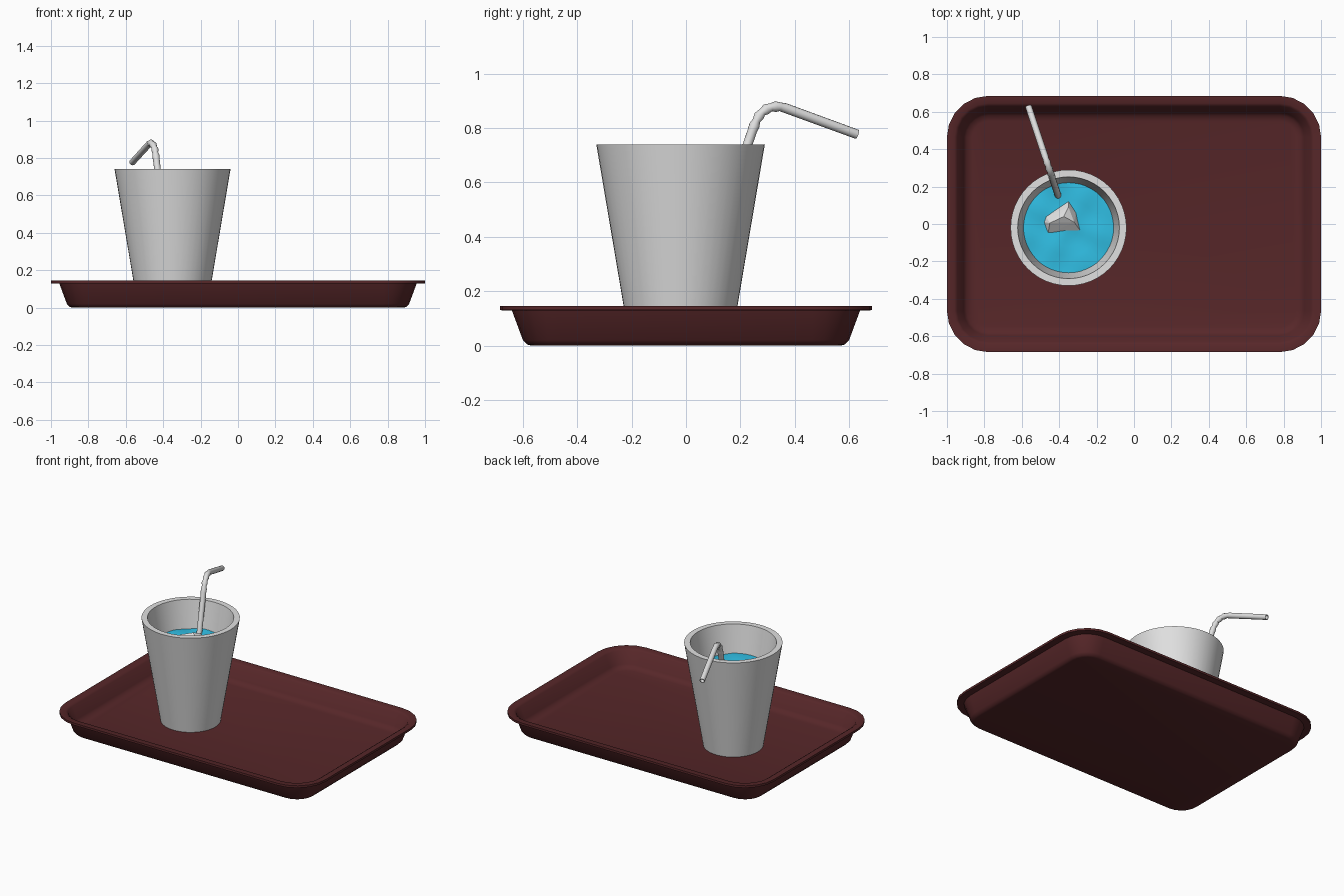
import bpy, bmesh, math
from mathutils import Vector

if "Cube" in bpy.data.objects:
    bpy.data.objects.remove(bpy.data.objects["Cube"])


def material(name, rgb):
    m = bpy.data.materials.new(name)
    m.diffuse_color = (*rgb, 1)
    m.use_nodes = True
    m.node_tree.nodes["Principled BSDF"].inputs["Base Color"].default_value = m.diffuse_color
    return m


MAROON = material("maroon plastic", (0.095, 0.02, 0.022))
WHITE = material("white", (0.75, 0.75, 0.75))
BLUE = material("blue drink", (0.03, 0.52, 0.78))


def finish(name, bm, mat, angle=None):
    bmesh.ops.recalc_face_normals(bm, faces=bm.faces)
    me = bpy.data.meshes.new(name)
    bm.to_mesh(me)
    bm.free()
    me.materials.append(mat)
    ob = bpy.data.objects.new(name, me)
    bpy.context.collection.objects.link(ob)
    if angle:
        bpy.ops.object.select_all(action='DESELECT')
        bpy.context.view_layer.objects.active = ob
        ob.select_set(True)
        bpy.ops.object.shade_smooth_by_angle(angle=math.radians(angle))
    return ob


def loft(rings, caps=True, closed=False):
    """Skin a list of equal-length point rings."""
    bm = bmesh.new()
    vs = [[bm.verts.new(p) for p in r] for r in rings]
    pairs = list(zip(vs, vs[1:])) + ([(vs[-1], vs[0])] if closed else [])
    for a, b in pairs:
        for i in range(len(a)):
            j = (i + 1) % len(a)
            bm.faces.new((a[i], a[j], b[j], b[i]))
    if caps and not closed:
        bm.faces.new(vs[0])
        bm.faces.new(vs[-1])
    return bm


def rounded_rect(inset, z, hx=1.0, hy=0.685, r=0.22, seg=5):
    rad = r - inset
    pts = []
    for k, (sx, sy) in enumerate(((1, 1), (-1, 1), (-1, -1), (1, -1))):
        for i in range(seg + 1):
            a = math.pi / 2 * (k + i / seg)
            pts.append((sx * (hx - r) + rad * math.cos(a),
                        sy * (hy - r) + rad * math.sin(a), z))
    return pts


def circle(r, z, n=48, cx=-0.35, cy=-0.02):
    return [(cx + r * math.cos(2 * math.pi * i / n),
             cy + r * math.sin(2 * math.pi * i / n), z) for i in range(n)]


# Tray: section from underside, round the rim, down to the floor
tray_section = [(0.115, 0.0), (0.10, 0.004), (0.085, 0.02), (0.045, 0.128),
                (0.0, 0.13), (0.0, 0.145), (0.04, 0.145), (0.055, 0.135),
                (0.09, 0.055), (0.105, 0.038), (0.135, 0.03)]
finish("tray", loft([rounded_rect(d, z) for d, z in tray_section]), MAROON, 45)

# Cup: tapered, thick walled
cup_section = [(0.19, 0.03), (0.31, 0.74), (0.272, 0.74), (0.165, 0.08)]
finish("cup", loft([circle(r, z) for r, z in cup_section]), WHITE, 40)


# Drink: solid body with a gently rippled top
def ripple(p):
    x, y, z = p
    return (x, y, z + 0.006 * math.sin(23 * x + 9 * y) * math.cos(27 * y - 8 * x))


body = [circle(0.16, 0.079), circle(0.241, 0.55)]
body += [circle(r, 0.55) for r in (0.2, 0.15, 0.1, 0.05, 0.01)]
finish("drink", loft([body[0]] + [[ripple(p) for p in r] for r in body[1:]]),
       BLUE, 40)

# Ice cube: faceted chunk poking through the surface
ice = bmesh.new()
for p in ((-0.485, 0.01, 0.54), (-0.47, 0.04, 0.55), (-0.35, 0.12, 0.55),
          (-0.31, 0.06, 0.55), (-0.28, -0.045, 0.54), (-0.46, -0.055, 0.54),
          (-0.45, 0.005, 0.585), (-0.375, 0.04, 0.605), (-0.35, 0.09, 0.59),
          (-0.32, 0.01, 0.585),
          (-0.44, 0.01, 0.42), (-0.36, 0.08, 0.42), (-0.33, -0.02, 0.42)):
    ice.verts.new(p)
bmesh.ops.convex_hull(ice, input=ice.verts)
finish("ice_cube", ice, WHITE)

# Straw: hollow tube swept in a vertical plane, with a ribbed bend
direction = Vector((-0.316, 0.949, 0)).normalized()
side = Vector((0, 0, 1)).cross(direction)
origin = Vector((-0.43, 0.225, 0))
path = [(-0.25, 0.09, 0.018), (0.0, 0.735, 0.018), (0.02, 0.79, 0.018),
        (0.028, 0.81, 0.020), (0.036, 0.828, 0.015), (0.046, 0.844, 0.020),
        (0.058, 0.858, 0.015), (0.074, 0.869, 0.020), (0.092, 0.876, 0.015),
        (0.11, 0.879, 0.020), (0.128, 0.878, 0.016), (0.146, 0.874, 0.018),
        (0.426, 0.777, 0.0175)]


def straw_ring(i, scale):
    s, z, r = path[i]
    a, b = path[max(i - 1, 0)], path[min(i + 1, len(path) - 1)]
    t = (direction * (b[0] - a[0]) + Vector((0, 0, b[1] - a[1]))).normalized()
    up = t.cross(side)
    c = origin + direction * s + Vector((0, 0, z))
    return [c + (side * math.cos(k * math.pi / 6) + up * math.sin(k * math.pi / 6))
            * r * scale for k in range(12)]


n = len(path)
rings = [straw_ring(i, 1) for i in range(n)]
rings += [straw_ring(i, 0.8) for i in reversed(range(n))]
finish("straw", loft(rings, closed=True), WHITE, 40)
